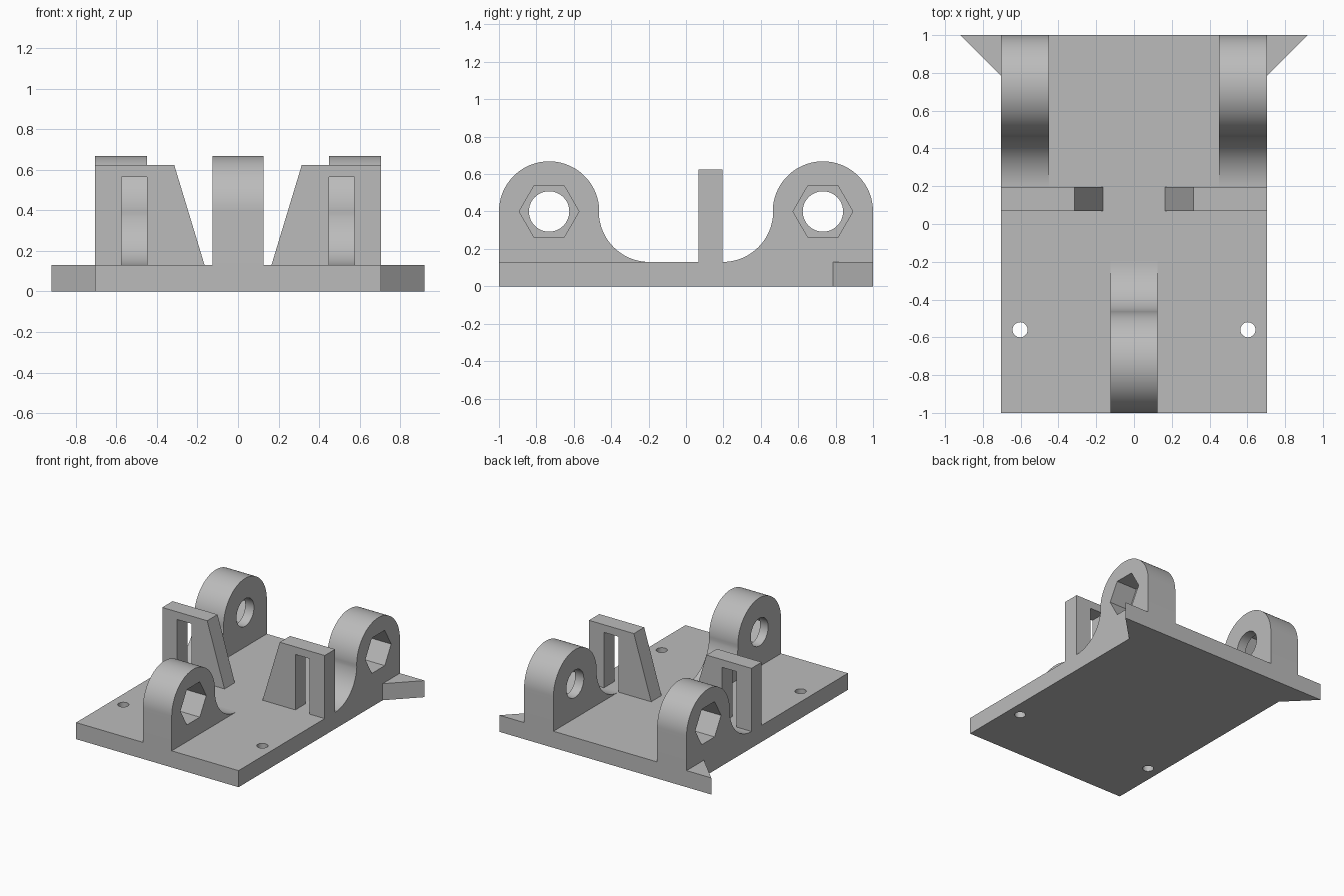
import bpy
import bmesh
from math import sin, cos, pi, radians

cube = bpy.data.objects.get("Cube")
if cube:
    bpy.data.objects.remove(cube)

# One plain grey for the whole bracket
grey = bpy.data.materials.new("plain grey")
grey.use_nodes = True
COLOUR = (0.5, 0.5, 0.5, 1)
grey.diffuse_color = COLOUR
grey.node_tree.nodes["Principled BSDF"].inputs["Base Color"].default_value = COLOUR

W, T = 0.705, 0.13            # plate half width and thickness
R, AXIS_Z = 0.268, 0.4        # lug radius and bore height
AXIS_Y = 1 - R


def arc(cx, cy, r, start, end, steps):
    angles = [radians(start + (end - start) * i / steps) for i in range(steps + 1)]
    return [(cx + r * cos(a), cy + r * sin(a)) for a in angles]


def ring(cx, cy, r, sides):
    return arc(cx, cy, r, 0, 360, sides)[:-1]


def prism(name, outline, axis, low, high):
    """Extrude a 2D outline along the axis between two positions."""
    place = {"x": lambda p, d: (d, p[0], p[1]),
             "y": lambda p, d: (p[0], d, p[1]),
             "z": lambda p, d: (p[0], p[1], d)}[axis]
    bm = bmesh.new()
    bottom = [bm.verts.new(place(p, low)) for p in outline]
    top = [bm.verts.new(place(p, high)) for p in outline]
    bm.faces.new(bottom)
    bm.faces.new(top)
    n = len(outline)
    for i in range(n):
        j = (i + 1) % n
        bm.faces.new((bottom[i], bottom[j], top[j], top[i]))
    bmesh.ops.recalc_face_normals(bm, faces=bm.faces)
    mesh = bpy.data.meshes.new(name)
    bm.to_mesh(mesh)
    bm.free()
    mesh.materials.append(grey)
    obj = bpy.data.objects.new(name, mesh)
    bpy.context.collection.objects.link(obj)
    return obj


def select(obj):
    bpy.ops.object.select_all(action="DESELECT")
    obj.select_set(True)
    bpy.context.view_layer.objects.active = obj


def cut(obj, cutter):
    mod = obj.modifiers.new("cut", "BOOLEAN")
    mod.operation = "DIFFERENCE"
    mod.solver = "EXACT"
    mod.object = cutter
    select(obj)
    bpy.ops.object.modifier_apply(modifier=mod.name)
    bpy.data.objects.remove(cutter)


def smooth(obj):
    select(obj)
    bpy.ops.object.shade_smooth_by_angle(angle=radians(30))


# Base plate with triangular wings at the back and two screw holes
half = [(W, -1), (W, 0.785), (0.92, 1)]
plate = prism("base_plate", half + [(-x, y) for x, y in reversed(half)], "z", 0, T)
for side in (-1, 1):
    cut(plate, prism("screw_cutter", ring(side * 0.603, -0.56, 0.04, 32), "z", -0.1, T + 0.1))
smooth(plate)


def lug(name, x0, x1, end, nut_side):
    """Rounded lug with a concave foot, a round bore and a hexagonal nut pocket."""
    outline = [(1, T)] + arc(AXIS_Y, AXIS_Z, R, 0, 180, 48)
    outline += arc(AXIS_Y - 2 * R, AXIS_Z, AXIS_Z - T, 0, -90, 24)[1:]
    obj = prism(name, [(end * y, z) for y, z in outline], "x", x0, x1)
    centre = (end * AXIS_Y, AXIS_Z)
    cut(obj, prism("bore_cutter", ring(*centre, 0.108, 48), "x", x0 - 0.1, x1 + 0.1))
    depth = 0.18
    span = (x1 - depth, x1 + 0.1) if nut_side > 0 else (x0 - 0.1, x0 + depth)
    cut(obj, prism("nut_cutter", ring(*centre, 0.16, 6), "x", *span))
    smooth(obj)


lug("front_lug", -0.125, 0.125, -1, 1)
lug("back_left_lug", 0.45, W, 1, 1)
lug("back_right_lug", -W, -0.45, 1, -1)

# Slotted uprights with a sloping inner edge
for side, word in ((1, "left"), (-1, "right")):
    shape = [(W, T), (W, 0.625), (0.315, 0.625), (0.165, T),
             (0.45, T), (0.45, 0.565), (0.575, 0.565), (0.575, T)]
    prism(word + "_upright", [(side * x, z) for x, z in shape], "y", 0.068, 0.196)
